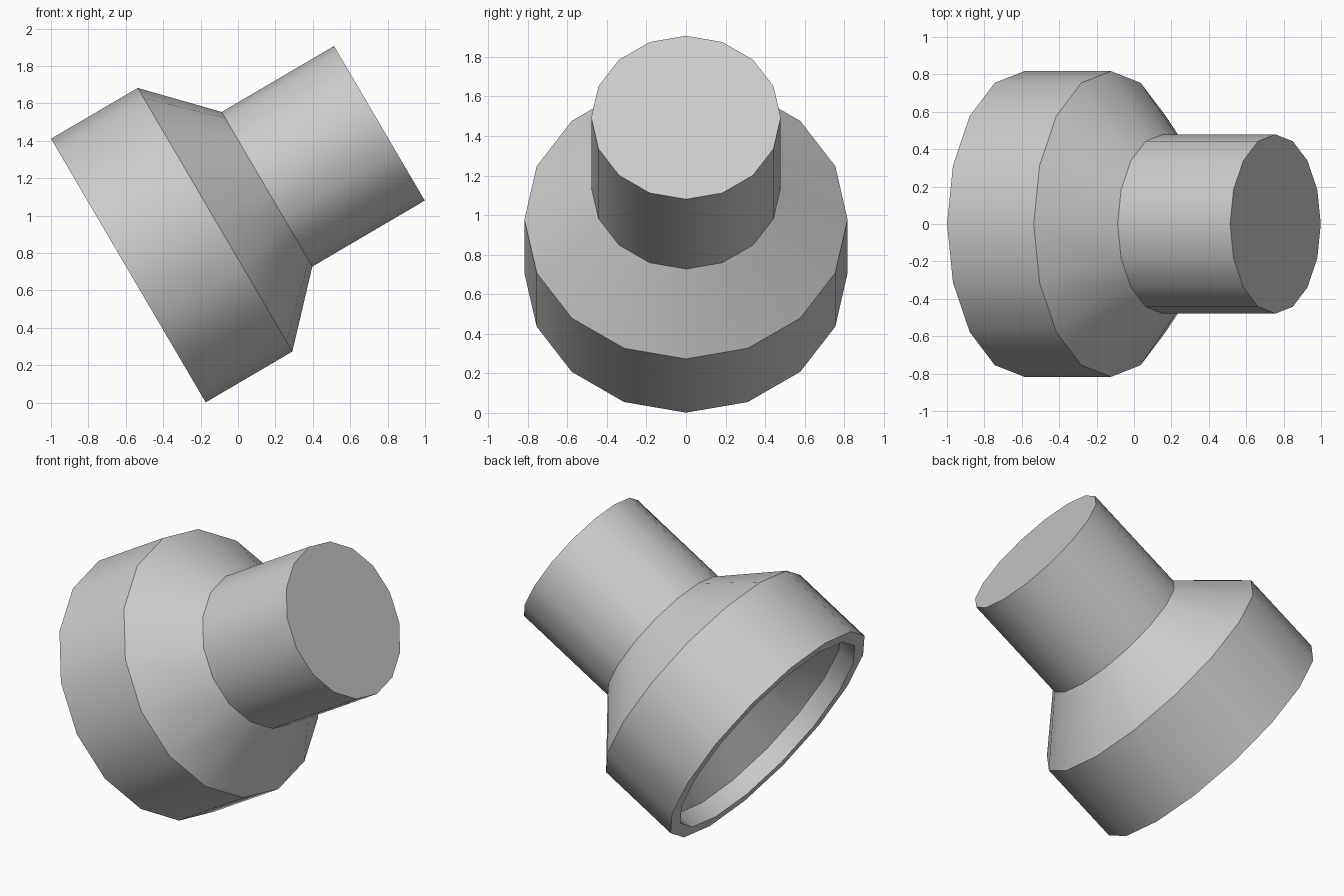
import bpy, bmesh
from math import radians, sin, cos, tau
from mathutils import Matrix, Vector

cube = bpy.data.objects.get("Cube")
if cube:
    bpy.data.objects.remove(cube, do_unlink=True)

SIDES = 16
TILT = radians(30.4)          # axis rises this far above the x axis
BASE = Vector((-0.586, 0, 0.706))

grey = bpy.data.materials.new("plain grey")
grey.use_nodes = True
colour = (0.6, 0.6, 0.6, 1)
grey.diffuse_color = colour
grey.node_tree.nodes["Principled BSDF"].inputs["Base Color"].default_value = colour


def lathe(name, profile):
    """Closed turned solid from (radius, height) rings, capped at both ends."""
    bm = bmesh.new()
    rings = [[bm.verts.new((r * cos(tau * i / SIDES), r * sin(tau * i / SIDES), h))
              for i in range(SIDES)] for r, h in profile]
    for low, high in zip(rings, rings[1:]):
        for i in range(SIDES):
            j = (i + 1) % SIDES
            bm.faces.new((low[i], low[j], high[j], high[i]))
    bm.faces.new(rings[0][::-1])
    bm.faces.new(rings[-1])
    bmesh.ops.recalc_face_normals(bm, faces=bm.faces)
    mesh = bpy.data.meshes.new(name)
    bm.to_mesh(mesh)
    bm.free()
    mesh.materials.append(grey)
    obj = bpy.data.objects.new(name, mesh)
    bpy.context.collection.objects.link(obj)
    return obj


# Hollow floor, inner cone, inner wall, rim, drum, sloped shoulder, neck, end cap
body = lathe("flared_knob", [
    (0.40, 0.438), (0.734, 0.12), (0.734, 0), (0.817, 0), (0.817, 0.537),
    (0.479, 0.859), (0.479, 1.556)])

# Lean the turning axis over towards +x
body.data.transform(Matrix.Translation(BASE) @ Matrix.Rotation(radians(90) - TILT, 4, 'Y'))

bpy.ops.object.select_all(action='DESELECT')
body.select_set(True)
bpy.context.view_layer.objects.active = body
bpy.ops.object.shade_smooth_by_angle(angle=radians(30))
